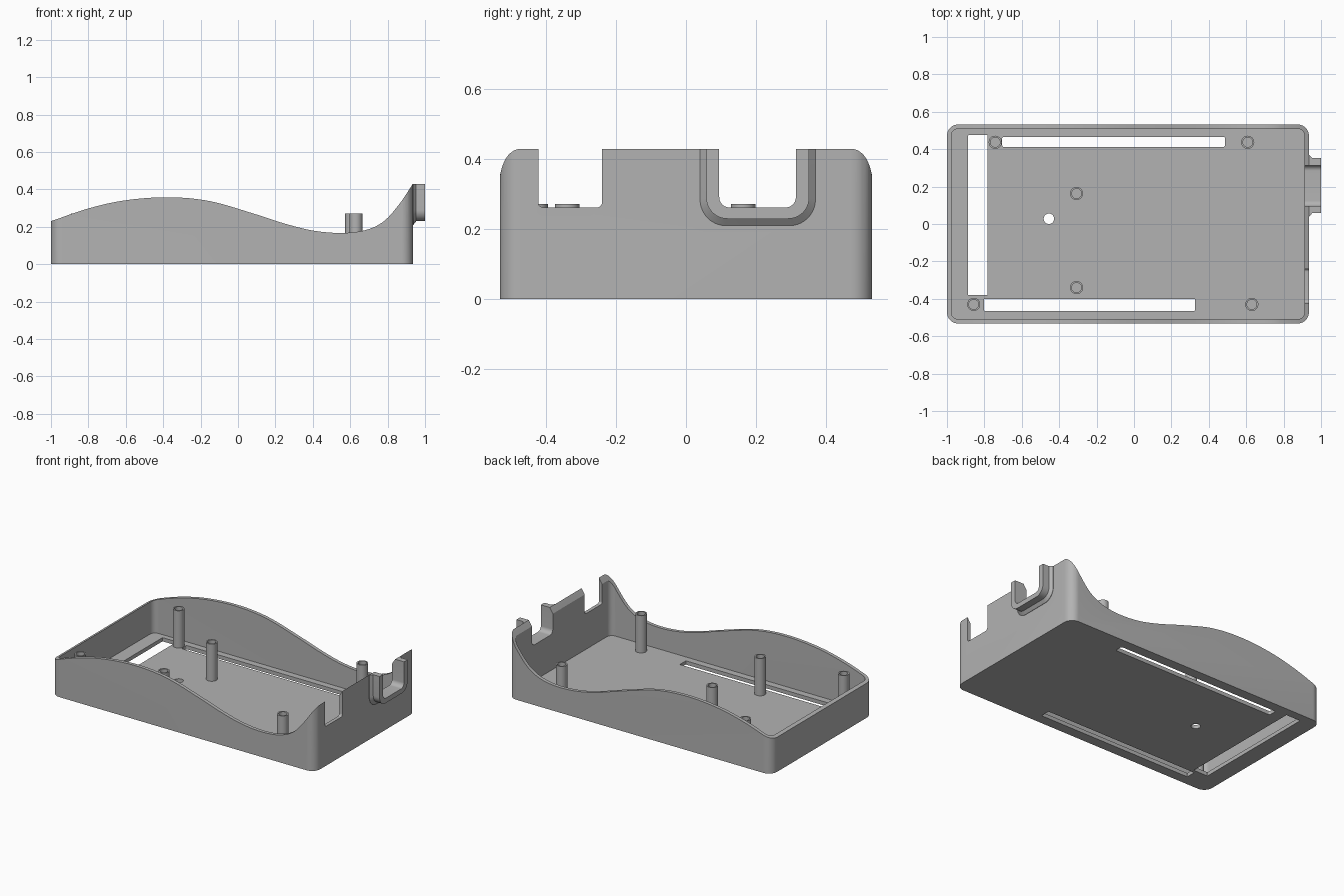
import bpy
import bmesh
from math import cos, sin, pi
from mathutils import Vector

cube = bpy.data.objects.get("Cube")
if cube:
    bpy.data.objects.remove(cube, do_unlink=True)

grey = bpy.data.materials.new("mid grey plastic")
grey.use_nodes = True
grey.diffuse_color = (0.45, 0.45, 0.45, 1)
grey.node_tree.nodes["Principled BSDF"].inputs["Base Color"].default_value = (0.45, 0.45, 0.45, 1)


def rounded_rect(u0, u1, v0, v1, r, steps=10):
    """Outline of a rectangle with round corners."""
    points = []
    corners = [(u1 - r, v1 - r), (u0 + r, v1 - r), (u0 + r, v0 + r), (u1 - r, v0 + r)]
    for quarter, (u, v) in enumerate(corners):
        for i in range(steps + 1):
            a = (quarter + i / steps) * pi / 2
            points.append((u + r * cos(a), v + r * sin(a)))
    return points


PLACE = {
    "x": lambda u, v, d: (d, u, v),
    "y": lambda u, v, d: (u, d, v),
    "z": lambda u, v, d: (u, v, d),
}


def loft(name, axis, sections):
    """Closed solid through (depth, outline) sections along an axis."""
    bm = bmesh.new()
    rings = [[bm.verts.new(PLACE[axis](u, v, d)) for u, v in outline] for d, outline in sections]
    for a, b in zip(rings, rings[1:]):
        for i in range(len(a)):
            j = (i + 1) % len(a)
            bm.faces.new((a[i], a[j], b[j], b[i]))
    bm.faces.new(rings[0][::-1])
    bm.faces.new(rings[-1])
    bmesh.ops.recalc_face_normals(bm, faces=bm.faces)
    mesh = bpy.data.meshes.new(name)
    bm.to_mesh(mesh)
    bm.free()
    mesh.materials.append(grey)
    obj = bpy.data.objects.new(name, mesh)
    bpy.context.collection.objects.link(obj)
    return obj


def prism(name, axis, outline, d0, d1):
    return loft(name, axis, [(d0, outline), (d1, outline)])


def select(obj):
    bpy.ops.object.select_all(action="DESELECT")
    obj.select_set(True)
    bpy.context.view_layer.objects.active = obj


def combine(target, tool, operation="DIFFERENCE"):
    """Apply a boolean and discard the tool object."""
    select(target)
    mod = target.modifiers.new(tool.name, "BOOLEAN")
    mod.operation = operation
    mod.solver = "EXACT"
    mod.object = tool
    bpy.ops.object.modifier_apply(modifier=mod.name)
    bpy.data.objects.remove(tool, do_unlink=True)


def smooth_curve(points, steps=8):
    """Catmull-Rom curve through the points."""
    pts = [Vector(p) for p in points]
    pts = [2 * pts[0] - pts[1]] + pts + [2 * pts[-1] - pts[-2]]
    out = []
    for a, b, c, d in zip(pts, pts[1:], pts[2:], pts[3:]):
        for i in range(steps):
            t = i / steps
            out.append(0.5 * (2 * b + (c - a) * t + (2 * a - 5 * b + 4 * c - d) * t ** 2
                              + (3 * b - a - 3 * c + d) * t ** 3))
    return [tuple(p) for p in out] + [tuple(pts[-2])]


LEFT, RIGHT, HALF, WALL, FLOOR, TOP = -1, 0.935, 0.532, 0.023, 0.025, 0.43

# Tray shell
tray = prism("tray", "z", rounded_rect(LEFT, RIGHT, -HALF, HALF, 0.06), 0, 0.5)
inside = rounded_rect(LEFT + WALL, RIGHT - WALL, -HALF + WALL, HALF - WALL, 0.037)
combine(tray, prism("cavity", "z", inside, FLOOR, 0.7))

# Socket guide on the end wall, with a chamfered foot
wide = rounded_rect(0.04, 0.37, 0.21, 0.6, 0.075)
narrow = rounded_rect(0.058, 0.352, 0.23, 0.58, 0.06)
guide = loft("socket_guide", "x", [(0.92, wide), (0.937, wide), (0.953, narrow), (1, narrow)])
combine(tray, guide, "UNION")

# Wavy rim
rim = smooth_curve([(LEFT, 0.23), (-0.8, 0.298), (-0.6, 0.342), (-0.37, 0.358), (-0.15, 0.337),
                    (0.085, 0.27), (0.25, 0.217), (0.4, 0.18), (0.55, 0.167), (0.68, 0.182),
                    (0.78, 0.23), (0.865, 0.325), (RIGHT, TOP)])
rim = [(-1.2, 0.16)] + rim + [(1.2, TOP), (1.2, 0.9), (-1.2, 0.9)]
combine(tray, prism("rim_cut", "y", rim, -0.8, 0.8))

# Notches in the end wall
for y0, y1, r in [(-0.422, -0.24, 0.015), (0.095, 0.314, 0.03)]:
    combine(tray, prism("notch", "x", rounded_rect(y0, y1, 0.262, 0.8, r), 0.85, 1.1))

# Floor slots and cable hole
for x0, x1, y0, y1, r in [(-0.887, -0.782, -0.38, 0.475, 0.004), (-0.705, 0.487, 0.412, 0.466, 0.01),
                          (-0.802, 0.326, -0.464, -0.4, 0.004), (-0.483, -0.427, 0, 0.056, 0.0279)]:
    combine(tray, prism("slot", "z", rounded_rect(x0, x1, y0, y1, r), -0.1, 0.1))

# Hollow mounting posts
for x, y in [(-0.742, 0.437), (0.608, 0.437), (-0.307, 0.163),
             (-0.307, -0.34), (-0.857, -0.43), (0.63, -0.43)]:
    def circle(r):
        return [(x + r * cos(i * pi / 16), y + r * sin(i * pi / 16)) for i in range(32)]
    post = prism("mounting_post", "z", circle(0.035), FLOOR - 0.01, 0.272)
    combine(post, prism("bore", "z", circle(0.026), FLOOR + 0.01, 0.4))
    select(post)
    bpy.ops.object.shade_smooth_by_angle(angle=0.52)

select(tray)
bpy.ops.object.shade_smooth_by_angle(angle=0.52)
